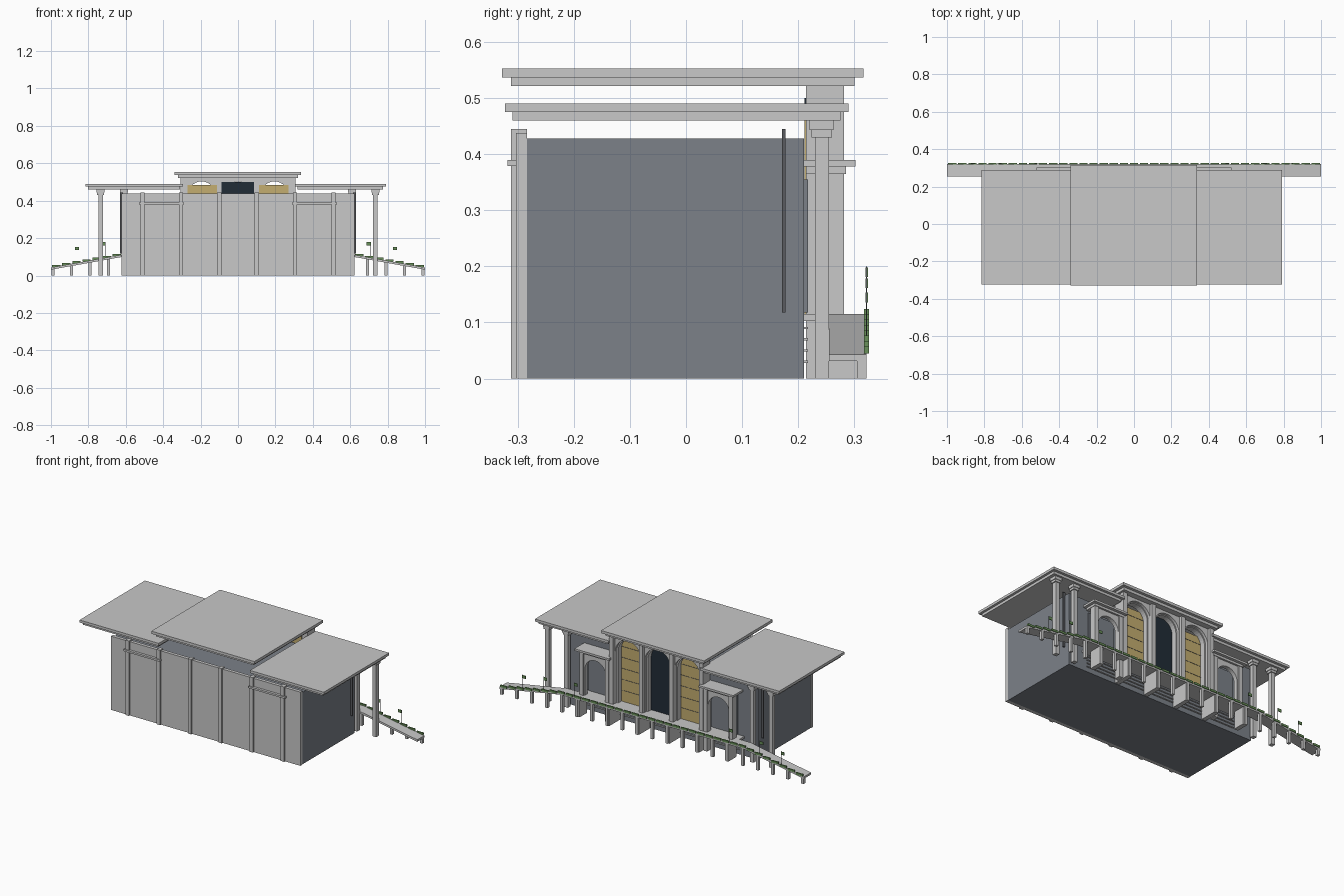
import bpy, bmesh, math
from mathutils import Matrix, Vector

if "Cube" in bpy.data.objects:
    bpy.data.objects.remove(bpy.data.objects["Cube"], do_unlink=True)


def material(name, rgb):
    m = bpy.data.materials.new(name)
    m.use_nodes = True
    col = (*rgb, 1)
    m.diffuse_color = col
    m.node_tree.nodes["Principled BSDF"].inputs["Base Color"].default_value = col
    return m


STONE = material("light_stone", (0.58, 0.58, 0.58))
SLATE = material("slate_wall", (0.2, 0.22, 0.25))
GOLD = material("gold_panel", (0.55, 0.42, 0.16))
NIGHT = material("dark_glass", (0.015, 0.025, 0.037))
TRIM = material("dark_trim", (0.1, 0.105, 0.115))
LEAF = material("hedge_green", (0.14, 0.28, 0.1))


def finish(name, bm, mat):
    bmesh.ops.recalc_face_normals(bm, faces=bm.faces)
    mesh = bpy.data.meshes.new(name)
    bm.to_mesh(mesh)
    bm.free()
    mesh.materials.append(mat)
    ob = bpy.data.objects.new(name, mesh)
    bpy.context.collection.objects.link(ob)
    return ob


def boxes(name, mat, *ranges):
    """Each range is x0, x1, y0, y1, z0, z1."""
    bm = bmesh.new()
    for x0, x1, y0, y1, z0, z1 in ranges:
        mid = Vector((x0 + x1, y0 + y1, z0 + z1)) / 2
        size = Matrix.Diagonal((abs(x1 - x0), y1 - y0, z1 - z0, 1))
        bmesh.ops.create_cube(bm, size=1, matrix=Matrix.Translation(mid) @ size)
    return finish(name, bm, mat)


def extrude_xz(name, mat, outline, y0, y1):
    bm = bmesh.new()
    face = bm.faces.new([bm.verts.new((x, y0, z)) for x, z in outline])
    side = bmesh.ops.extrude_face_region(bm, geom=[face])["geom"]
    moved = [v for v in side if isinstance(v, bmesh.types.BMVert)]
    bmesh.ops.translate(bm, verts=moved, vec=(0, y1 - y0, 0))
    return finish(name, bm, mat)


def arch_wall(name, cx, half, r, spring, base, top, y0, y1):
    arc = [(cx + r * math.cos(math.pi * i / 16), spring + r * math.sin(math.pi * i / 16))
           for i in range(17)]
    outline = [(cx + half, base), (cx + half, top), (cx - half, top), (cx - half, base),
               (cx - r, base)] + arc[::-1] + [(cx + r, base)]
    extrude_xz(name, STONE, outline, y0, y1)


def deck_z(x):
    """Height of the walkway top, flat in the middle and falling to both ends."""
    return 0.115 - max(0, abs(x) - 0.6) * 0.18


# Main hall and blank front wall
boxes("hall", SLATE, (-0.62, 0.62, -0.283, 0.21, 0, 0.428))
boxes("front_wall", STONE, (-0.622, 0.622, -0.303, -0.283, 0, 0.438))
boxes("front_pilasters", STONE,
      *[(x - 0.011, x + 0.011, -0.312, -0.283, 0, 0.445)
        for x in (-0.51, -0.305, -0.1, 0.1, 0.305, 0.51)])
boxes("front_crossbars", STONE,
      *[(s * 0.29, s * 0.53, -0.318, -0.3, 0.379, 0.39) for s in (-1, 1)])

# Stepped flat roofs
boxes("centre_roof", STONE, (-0.34, 0.337, -0.328, 0.316, 0.537, 0.553),
      (-0.322, 0.32, -0.312, 0.3, 0.521, 0.537))
for side, x0, x1 in (("right", -0.815, -0.295), ("left", 0.305, 0.79)):
    boxes(side + "_roof", STONE, (x0, x1, -0.323, 0.29, 0.475, 0.49),
          (x0 + 0.014, x1 - 0.014, -0.309, 0.275, 0.46, 0.475))

# Central arcade with tall arches
for i, cx in enumerate((-0.195, 0, 0.195)):
    half = 0.1 if i == 1 else 0.0975
    arch_wall(f"arch_wall_{i}", cx, half, 0.075, 0.428, 0.11, 0.521, 0.214, 0.25)
    arch_wall(f"arch_surround_{i}", cx, half, 0.084, 0.424, 0.11, 0.521, 0.25, 0.266)
boxes("dark_door", NIGHT, (-0.088, 0.086, 0.211, 0.22, 0.115, 0.5))
boxes("gold_doors", GOLD,
      *[(s * 0.113, s * 0.27, 0.211, 0.22, 0.115, 0.484) for s in (-1, 1)])
boxes("gold_door_rails", TRIM,
      *[(s * 0.12, s * 0.27, 0.219, 0.2215, z, z + 0.002)
        for s in (-1, 1) for z in (0.18, 0.245, 0.31, 0.375, 0.44)])
boxes("arcade_pilasters", STONE,
      *[(x - 0.013, x + 0.013, 0.214, 0.282, 0, 0.521) for x in (-0.295, -0.1, 0.1, 0.295)])

# Side portals, end columns and wall strips
for side, s in (("right", -1), ("left", 1)):
    arch_wall(side + "_portal", s * 0.405, 0.093, 0.068, 0.27, 0.11, 0.366, 0.25, 0.274)
    boxes(side + "_portal_posts", STONE,
          *[(s * x - 0.012, s * x + 0.012, 0.245, 0.282, 0, 0.366) for x in (0.324, 0.49)])
    boxes(side + "_portal_cornice", STONE,
          (s * 0.305, s * 0.505, 0.214, 0.285, 0.365, 0.378),
          (s * 0.295, s * 0.522, 0.21, 0.302, 0.378, 0.39))
    boxes(side + "_portal_window", SLATE, (s * 0.32, s * 0.49, 0.209, 0.217, 0.118, 0.355))
    for place, x in (("outer", 0.735), ("inner", 0.61)):
        c = s * x
        boxes(f"{side}_{place}_column", STONE,
              (c - 0.012, c + 0.012, 0.23, 0.255, 0, 0.432),
              (c - 0.018, c + 0.018, 0.224, 0.26, 0.43, 0.445),
              (c - 0.022, c + 0.022, 0.22, 0.263, 0.443, 0.46))
    boxes(side + "_wall_strip", TRIM, (s * 0.615, s * 0.632, 0.171, 0.177, 0.118, 0.445))

# Walkway with ramps, supports and lower slats
top = [(-1, deck_z(1)), (-0.6, deck_z(0)), (0.6, deck_z(0)), (1, deck_z(1))]
under = [(x, z - 0.012) for x, z in reversed(top)]
extrude_xz("walkway", STONE, top + under, 0.255, 0.322)
boxes("arcade_floor", STONE, (-0.53, 0.53, 0.21, 0.257, 0.103, 0.115))
boxes("walkway_posts", STONE,
      *[(x - 0.008, x + 0.008, 0.305, 0.322, 0, deck_z(x) - 0.004)
        for x in [-0.99 + 0.099 * i for i in range(21)]])
boxes("arcade_piers", STONE,
      *[(x - 0.013, x + 0.013, 0.255, 0.317, 0, 0.108)
        for x in (-0.49, -0.295, -0.1, 0.1, 0.295, 0.49)])
boxes("lower_slats", STONE,
      *[(-0.5, 0.5, 0.208, 0.217, z, z + 0.004) for z in (0.028, 0.048, 0.068, 0.088)])

# Hedge blocks along the outer edge
boxes("hedge", LEAF,
      *[(x - 0.022, x + 0.022, 0.317, 0.326, deck_z(x) - 0.003, deck_z(x) + 0.009)
        for x in [0.054 * i for i in range(-18, 19)]])

# Small flags on thin poles
spots = [s * x for s in (-1, 1) for x in (0.51, 0.71, 0.85)]
boxes("flag_poles", TRIM,
      *[(x - 0.001, x + 0.001, 0.321, 0.323, deck_z(x), deck_z(x) + 0.085) for x in spots])
boxes("flags", LEAF,
      *[(x - 0.022, x, 0.32, 0.324, deck_z(x) + 0.066, deck_z(x) + 0.083) for x in spots])
